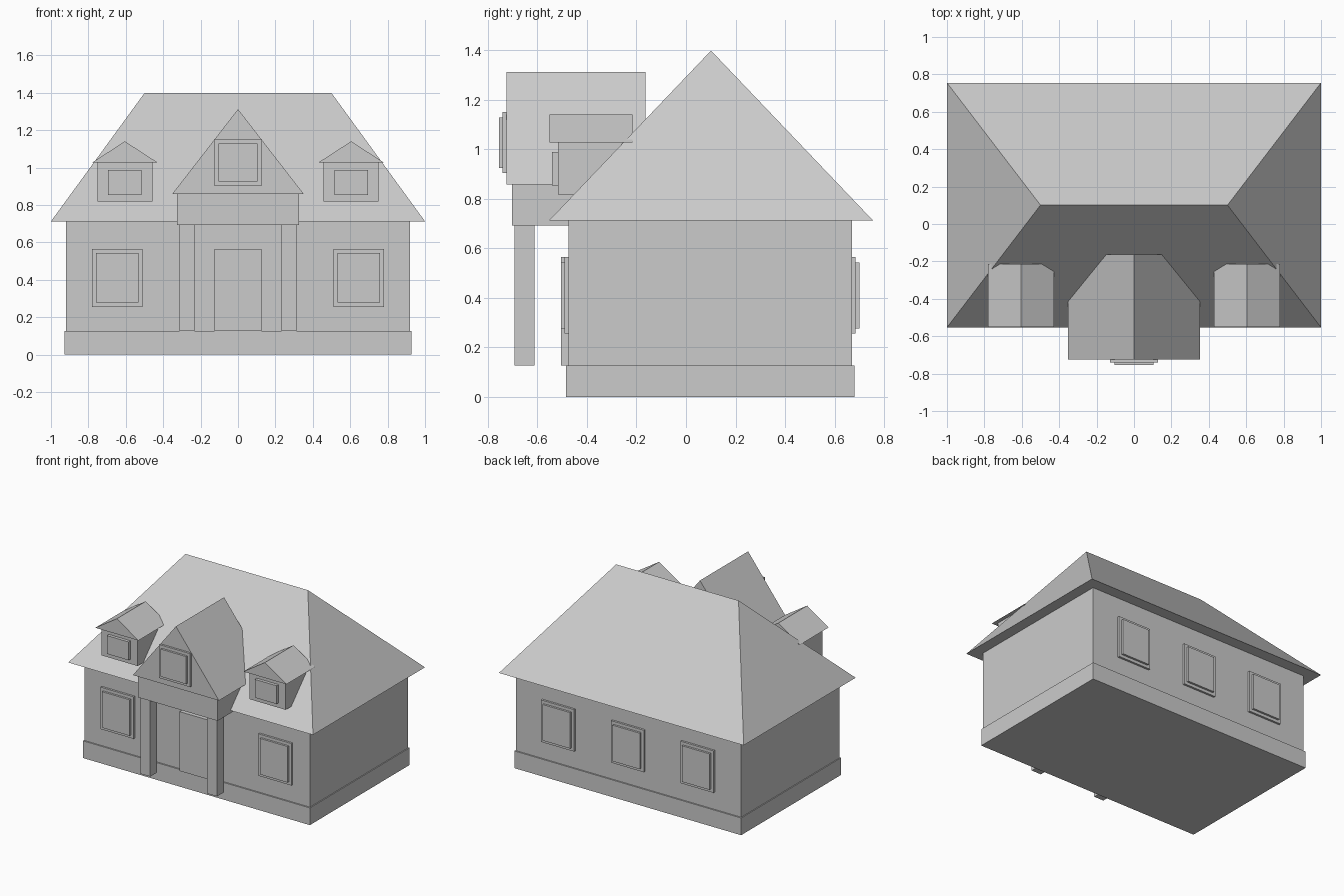
import bpy

cube = bpy.data.objects.get("Cube")
if cube:
    bpy.data.objects.remove(cube, do_unlink=True)

GREY = (0.6, 0.6, 0.6, 1)
plaster = bpy.data.materials.new("light grey")
plaster.use_nodes = True
plaster.diffuse_color = GREY
plaster.node_tree.nodes["Principled BSDF"].inputs["Base Color"].default_value = GREY


def build(name, verts, faces):
    mesh = bpy.data.meshes.new(name)
    mesh.from_pydata(verts, [], faces)
    mesh.materials.append(plaster)
    obj = bpy.data.objects.new(name, mesh)
    bpy.context.collection.objects.link(obj)
    return obj


def box(name, x, y, z):
    """Box from (min, max) ranges."""
    verts = [(i, j, k) for k in z for j in y for i in x]
    build(name, verts, [(0, 2, 3, 1), (4, 5, 7, 6), (0, 1, 5, 4),
                        (1, 3, 7, 5), (3, 2, 6, 7), (2, 0, 4, 6)])


def ridge_roof(name, x, y, z, ridge_start, ridge_end):
    """Closed roof: rectangular eaves rising to a ridge line."""
    verts = [(x[0], y[0], z[0]), (x[1], y[0], z[0]),
             (x[1], y[1], z[0]), (x[0], y[1], z[0]),
             (*ridge_start, z[1]), (*ridge_end, z[1])]
    return verts, name


def hip_roof(name, x, y, z, half_ridge):
    mid = sum(y) / 2
    verts, name = ridge_roof(name, x, y, z, (-half_ridge, mid), (half_ridge, mid))
    build(name, verts, [(3, 2, 1, 0), (0, 1, 5, 4), (1, 2, 5), (2, 3, 4, 5), (3, 0, 4)])


def gable_roof(name, cx, half, y, z):
    verts, name = ridge_roof(name, (cx - half, cx + half), y, z, (cx, y[0]), (cx, y[1]))
    build(name, verts, [(3, 2, 1, 0), (0, 1, 4), (1, 2, 5, 4), (2, 3, 5), (3, 0, 4, 5)])


def window(name, cx, wall_y, out, half, z, border=0.022):
    """Frame on the wall with a smaller pane standing proud of it."""
    step = 0.015 * out
    box(name + "_frame", (cx - half, cx + half), sorted((wall_y, wall_y + step)), z)
    inner = half - border
    box(name + "_pane", (cx - inner, cx + inner),
        sorted((wall_y + step, wall_y + 2 * step)), (z[0] + border, z[1] - border))


# Main body
FRONT, BACK = -0.475, 0.67
box("plinth", (-0.927, 0.927), (-0.485, 0.68), (0, 0.127))
box("walls", (-0.92, 0.92), (FRONT, BACK), (0.127, 0.712))
hip_roof("main_roof", (-1, 1), (-0.553, 0.755), (0.712, 1.398), 0.5)
box("door", (-0.125, 0.125), (-0.505, FRONT), (0.127, 0.565))

# Porch
box("porch_beam", (-0.325, 0.325), (-0.702, -0.4), (0.692, 0.86))
gable_roof("porch_gable", 0, 0.352, (-0.725, -0.163), (0.858, 1.312))
window("gable_window", 0, -0.725, -1, 0.127, (0.903, 1.15))

# Paired parts on each side of the front
for side, sx in (("left", 1), ("right", -1)):
    column = 0.273 * sx
    box(side + "_column", (column - 0.04, column + 0.04), (-0.692, -0.612), (0.127, 0.692))
    window(side + "_front_window", 0.645 * sx, FRONT, -1, 0.135, (0.255, 0.565))
    cx = 0.605 * sx
    box(side + "_dormer", (cx - 0.147, cx + 0.147), (-0.517, -0.25), (0.817, 1.028))
    gable_roof(side + "_dormer_roof", cx, 0.176, (-0.55, -0.215), (1.026, 1.14))
    box(side + "_dormer_window", (cx - 0.089, cx + 0.089), (-0.54, -0.517), (0.853, 0.988))

# Back windows
for label, cx in (("left", 0.57), ("middle", 0), ("right", -0.57)):
    window(label + "_back_window", cx, BACK, 1, 0.135, (0.255, 0.565))
